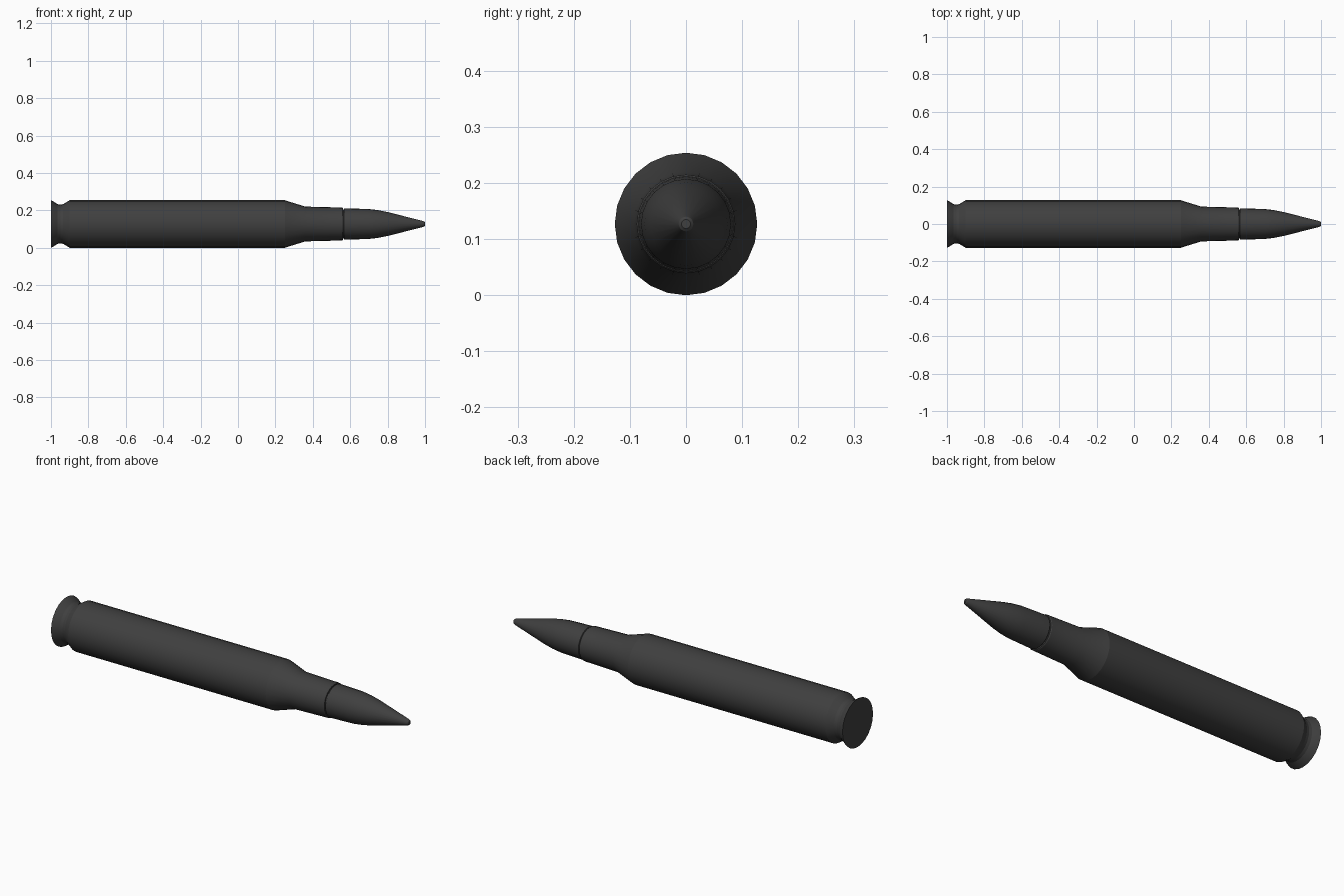
import bpy
import bmesh
import math

SIDES = 24
AXIS_HEIGHT = 0.127

default_cube = bpy.data.objects.get("Cube")
if default_cube:
    bpy.data.objects.remove(default_cube, do_unlink=True)


def make_material(name, color):
    mat = bpy.data.materials.new(name)
    mat.use_nodes = True
    mat.diffuse_color = color
    mat.node_tree.nodes["Principled BSDF"].inputs["Base Color"].default_value = color
    return mat


def lathe(name, profile, mat, smooth_angle):
    """Spin (x, radius) points about the long axis and cap both ends."""
    bm = bmesh.new()
    rings = []
    for x, radius in profile:
        ring = []
        for i in range(SIDES):
            a = math.tau * i / SIDES
            ring.append(bm.verts.new((x, radius * math.cos(a), radius * math.sin(a))))
        rings.append(ring)
    for lower, upper in zip(rings, rings[1:]):
        for i in range(SIDES):
            j = (i + 1) % SIDES
            bm.faces.new((lower[i], lower[j], upper[j], upper[i]))
    bm.faces.new(rings[0])
    bm.faces.new(rings[-1])
    bmesh.ops.recalc_face_normals(bm, faces=bm.faces)
    mesh = bpy.data.meshes.new(name)
    bm.to_mesh(mesh)
    bm.free()
    mesh.materials.append(mat)
    obj = bpy.data.objects.new(name, mesh)
    obj.location.z = AXIS_HEIGHT
    bpy.context.collection.objects.link(obj)
    bpy.ops.object.select_all(action="DESELECT")
    obj.select_set(True)
    bpy.context.view_layer.objects.active = obj
    bpy.ops.object.shade_smooth_by_angle(angle=math.radians(smooth_angle))
    return obj


metal = make_material("dark grey metal", (0.05, 0.05, 0.05, 1))

# Casing: rim, extractor groove, body, shoulder, neck and rolled mouth
lathe("casing", [
    (-1.0, 0.127), (-0.985, 0.119), (-0.965, 0.106), (-0.95, 0.103),
    (-0.935, 0.106), (-0.9, 0.127), (0.25, 0.127), (0.36, 0.093),
    (0.557, 0.088), (0.562, 0.085), (0.562, 0.078),
], metal, 16)

# Pointed tip, seated inside the casing mouth
lathe("tip", [
    (0.54, 0.078), (0.565, 0.078), (0.568, 0.084), (0.7, 0.08),
    (0.75, 0.074), (0.8, 0.064), (0.985, 0.017), (0.996, 0.013), (1.0, 0.008),
], metal, 30)
